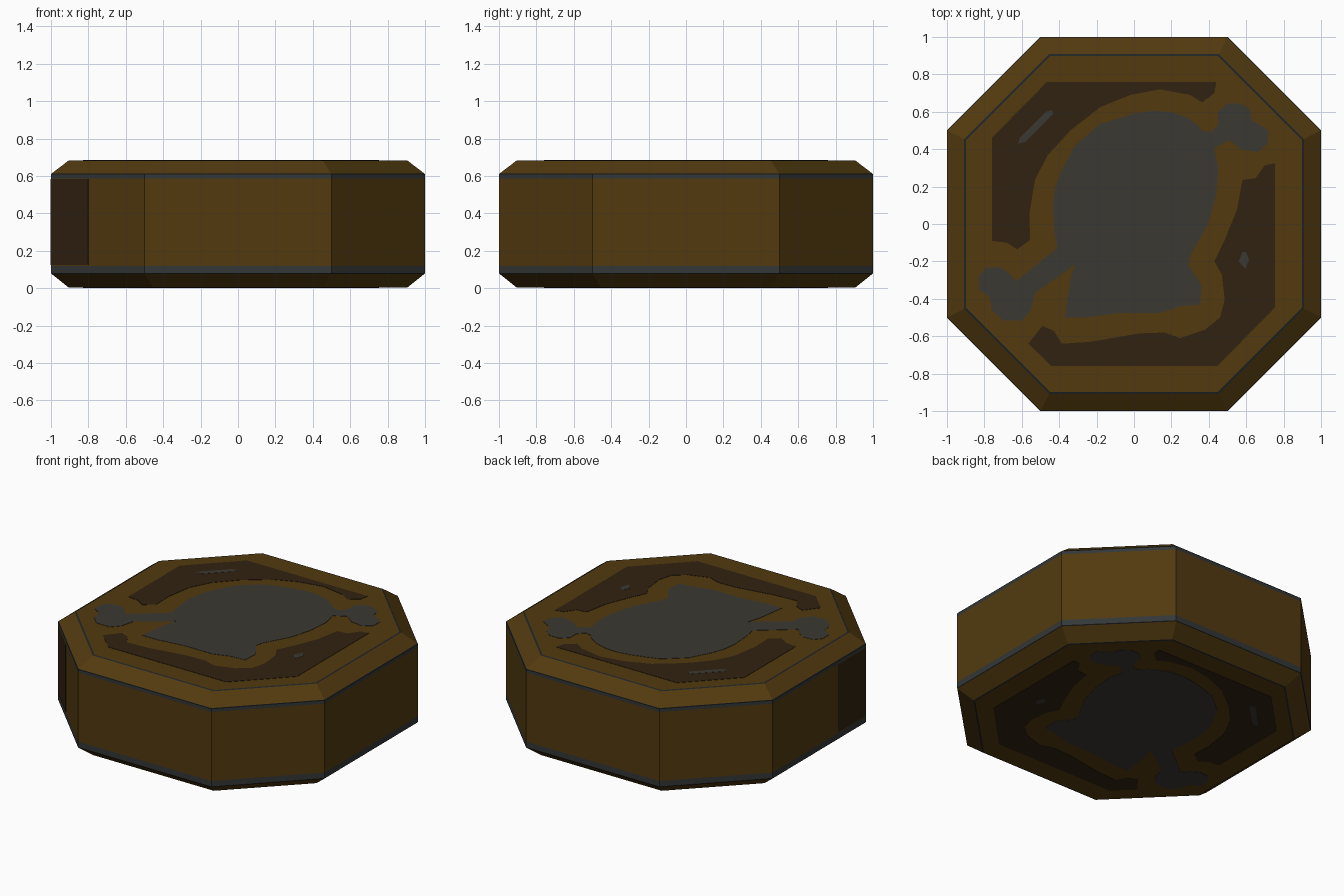
import bpy, bmesh

if "Cube" in bpy.data.objects:
    bpy.data.objects.remove(bpy.data.objects["Cube"])

def mat(name, rgb):
    m = bpy.data.materials.new(name)
    m.diffuse_color = (*rgb, 1)
    m.use_nodes = True
    m.node_tree.nodes["Principled BSDF"].inputs["Base Color"].default_value = m.diffuse_color
    return m

GOLD = mat("dull_gold", (0.084, 0.042, 0.0048))
DARK = mat("dark_brown", (0.030, 0.016, 0.0052))
GREY = mat("warm_grey", (0.042, 0.040, 0.032))
STEEL = mat("edge_steel", (0.034, 0.038, 0.038))
LINE = mat("thin_edge_line", (0.015, 0.018, 0.018))

def finish(name, bm, mats):
    bmesh.ops.recalc_face_normals(bm, faces=bm.faces)
    me = bpy.data.meshes.new(name)
    bm.to_mesh(me)
    bm.free()
    for m in mats:
        me.materials.append(m)
    ob = bpy.data.objects.new(name, me)
    bpy.context.collection.objects.link(ob)

OCT = [(1, -.5), (1, .5), (.5, 1), (-.5, 1), (-1, .5), (-1, -.5), (-.5, -1), (.5, -1)]
Z0, Z1 = 0.003, 0.684

# octagonal body: stacked rings (scale, height, colour of the strip above)
RINGS = [(.898, Z0, 2), (.908, Z0 + .003, 0), (.997, .077, 2), (1, .08, 1), (1, .12, 0), (1, .587, 1),
         (1, .61, 2), (.997, .613, 0), (.908, Z1 - .003, 2), (.898, Z1, 0)]
bm = bmesh.new()
rings = [[bm.verts.new((x * s, y * s, z)) for x, y in OCT] for s, z, _ in RINGS]
for k in range(len(rings) - 1):
    a, b = rings[k], rings[k + 1]
    for i in range(8):
        j = (i + 1) % 8
        bm.faces.new((a[i], a[j], b[j], b[i])).material_index = RINGS[k][2]
bm.faces.new(rings[0])
bm.faces.new(rings[-1])
finish("octagon_body", bm, [GOLD, STEEL, LINE])

# thin flat plate from an outline, repeated on the top and bottom
def plates(name, pts, material, lift=0.002):
    for side, z, d in (("top", Z1, lift), ("bottom", Z0, -lift)):
        bm = bmesh.new()
        f = bm.faces.new([bm.verts.new((x, y, z)) for x, y in pts])
        r = bmesh.ops.extrude_face_region(bm, geom=[f])
        for v in r["geom"]:
            if isinstance(v, bmesh.types.BMVert):
                v.co.z += d
        bmesh.ops.triangulate(bm, faces=[f for f in bm.faces if len(f.verts) > 4])
        finish(f"{name}_{side}", bm, [material])

# dark recess areas
plates("recess_left", [
    (-.465, .76), (.44, .76), (.43, .70), (.365, .65), (.3, .69), (.14, .72), (-.02, .69),
    (-.18, .625), (-.34, .50), (-.46, .37), (-.53, .235), (-.56, .05), (-.555, -.085),
    (-.625, -.135), (-.68, -.1), (-.76, -.09), (-.76, .46)], DARK)
plates("recess_right", [
    (.755, .325), (.755, -.445), (.445, -.76), (-.44, -.76), (-.565, -.64), (-.49, -.545),
    (-.43, -.57), (-.385, -.64), (-.235, -.63), (.03, -.585), (.165, -.58), (.245, -.61),
    (.38, -.565), (.46, -.5), (.485, -.405), (.47, -.27), (.43, -.2), (.485, -.085),
    (.55, .075), (.58, .235), (.65, .245), (.70, .315)], DARK)

# skull emblem and the two bone ends
plates("skull", [
    (-.37, -.5), (-.34, -.3), (-.31, -.2), (-.41, -.13), (-.425, -.04), (-.435, .1), (-.42, .2), (-.385, .29),
    (-.315, .42), (-.18, .535), (0, .59), (.1, .605), (.19, .6), (.28, .57), (.34, .53), (.39, .46),
    (.43, .4), (.45, .3), (.44, .16), (.395, 0), (.3, -.17), (.29, -.22), (.36, -.325),
    (.355, -.43), (.245, -.44), (.14, -.475), (-.07, -.475), (-.26, -.5)], GREY)
plates("lower_bone", [
    (-.3, -.205), (-.53, -.37), (-.55, -.46), (-.6, -.515), (-.7, -.515), (-.76, -.46), (-.77, -.39),
    (-.83, -.35), (-.83, -.28), (-.79, -.235), (-.72, -.23), (-.67, -.26), (-.63, -.305),
    (-.41, -.13)], GREY)
plates("upper_bone", [
    (.36, .5), (.41, .49), (.45, .53), (.45, .6), (.5, .645), (.57, .645), (.62, .61), (.63, .555),
    (.72, .5), (.715, .43), (.66, .385), (.57, .4), (.51, .45), (.42, .4)], GREY)

# small grey glints inside the recesses
plates("glint_left", [(-.62, .43), (-.58, .44), (-.43, .59), (-.44, .61), (-.47, .6), (-.61, .46)], GREY, .003)
plates("glint_right", [(.595, -.24), (.615, -.19), (.6, -.15), (.58, -.15), (.56, -.2)], GREY, .003)

# dark patch wrapping round the front left corner
bm = bmesh.new()
o = .002
path = [(-1, -.2), (-1 - o * .5, -.2), (-1 - o, -.5 - o * .4), (-.8 - o, -.7 - o), (-.8, -.7)]
low, high = ([bm.verts.new((x, y, z)) for x, y in path] for z in (.125, .585))
for i in range(len(path) - 1):
    bm.faces.new((low[i], low[i + 1], high[i + 1], high[i]))
finish("corner_patch", bm, [DARK])
